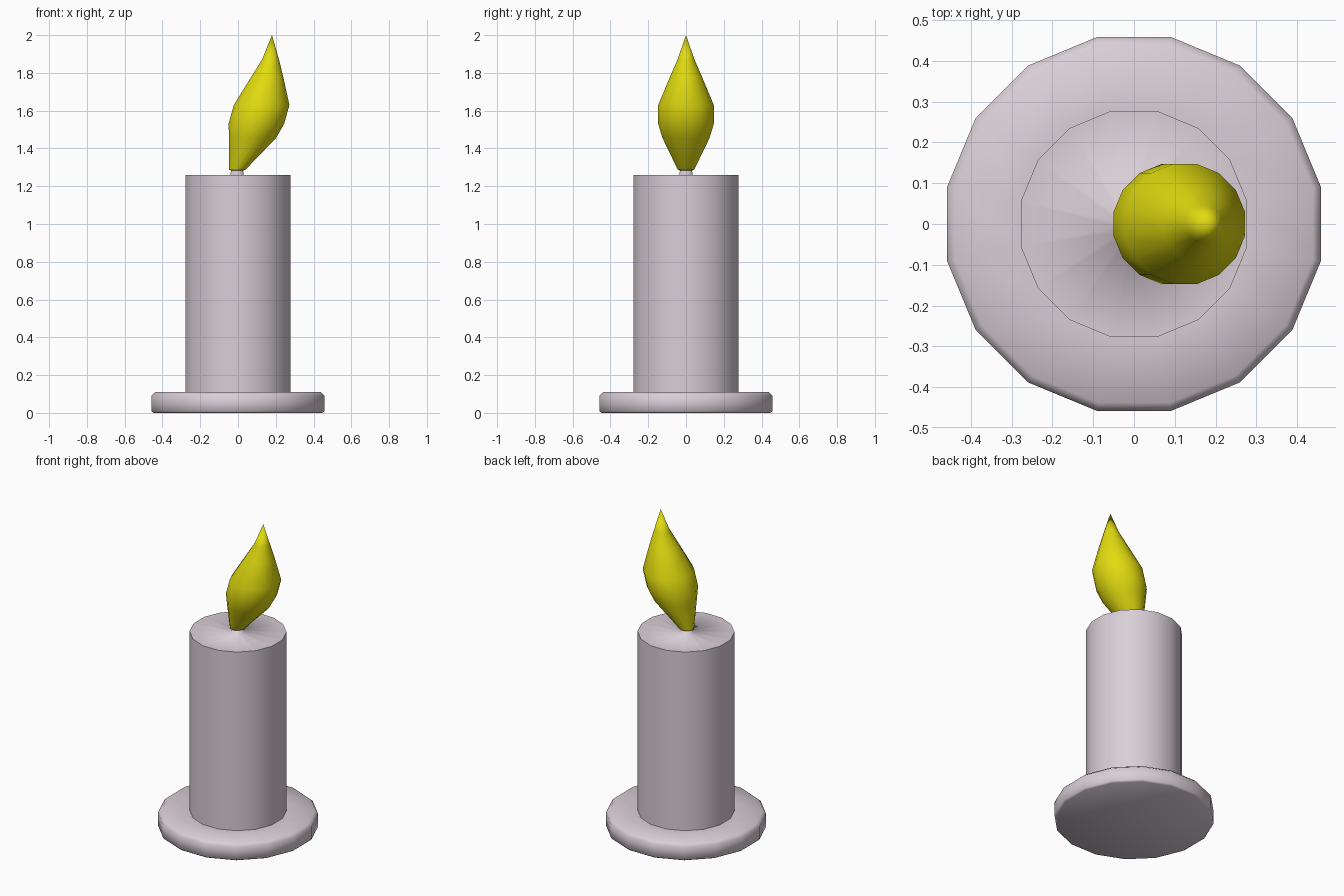
import bpy, bmesh, math

if "Cube" in bpy.data.objects:
    bpy.data.objects.remove(bpy.data.objects["Cube"])

SIDES = 16


def material(name, rgb):
    m = bpy.data.materials.new(name)
    m.diffuse_color = (*rgb, 1)
    m.use_nodes = True
    m.node_tree.nodes["Principled BSDF"].inputs["Base Color"].default_value = m.diffuse_color
    return m


def lathe(name, rings, mat, sharp=()):
    """Skin rings (centre_x, radius, z); radius 0 makes a pole. sharp: ring indices kept crisp."""
    bm = bmesh.new()
    loops = []
    for cx, r, z in rings:
        n = SIDES if r > 0 else 1
        angles = [2 * math.pi * (i + 0.5) / SIDES for i in range(n)]
        loops.append([bm.verts.new((cx + r * math.cos(a), r * math.sin(a), z)) for a in angles])
    for a, b in zip(loops, loops[1:]):
        for i in range(SIDES):
            j = (i + 1) % SIDES
            quad = [a[i % len(a)], a[j % len(a)], b[j % len(b)], b[i % len(b)]]
            bm.faces.new(list(dict.fromkeys(quad))).smooth = True
    for k in sharp:
        for i in range(SIDES):
            e = bm.edges.get((loops[k][i], loops[k][(i + 1) % SIDES]))
            e.smooth = False
    bmesh.ops.recalc_face_normals(bm, faces=bm.faces)
    me = bpy.data.meshes.new(name)
    bm.to_mesh(me)
    bm.free()
    me.materials.append(mat)
    ob = bpy.data.objects.new(name, me)
    bpy.context.collection.objects.link(ob)
    return ob


wax = material("wax", (0.70, 0.62, 0.68))
fire = material("fire", (0.75, 0.71, 0.005))

# Round foot plate with softened rim
lathe("plate", [(0, 0, 0), (0, 0.455, 0), (0, 0.467, 0.008), (0, 0.467, 0.092),
                (0, 0.447, 0.11), (0, 0.283, 0.11)], wax)

# Candle body with the wick stub growing out of its top
lathe("candle", [(0, 0.283, 0.11), (0, 0.283, 1.26), (-0.005, 0.036, 1.26),
                 (-0.005, 0.03, 1.30), (-0.005, 0, 1.30)], wax, sharp=(1,))

# Leaning flame
lathe("flame", [(-0.005, 0, 1.282), (-0.005, 0.043, 1.285), (0.077, 0.127, 1.455),
                (0.097, 0.15, 1.53), (0.125, 0.15, 1.63), (0.155, 0.086, 1.78),
                (0.172, 0.046, 1.87), (0.18, 0, 2.0)], fire, sharp=(1,))
